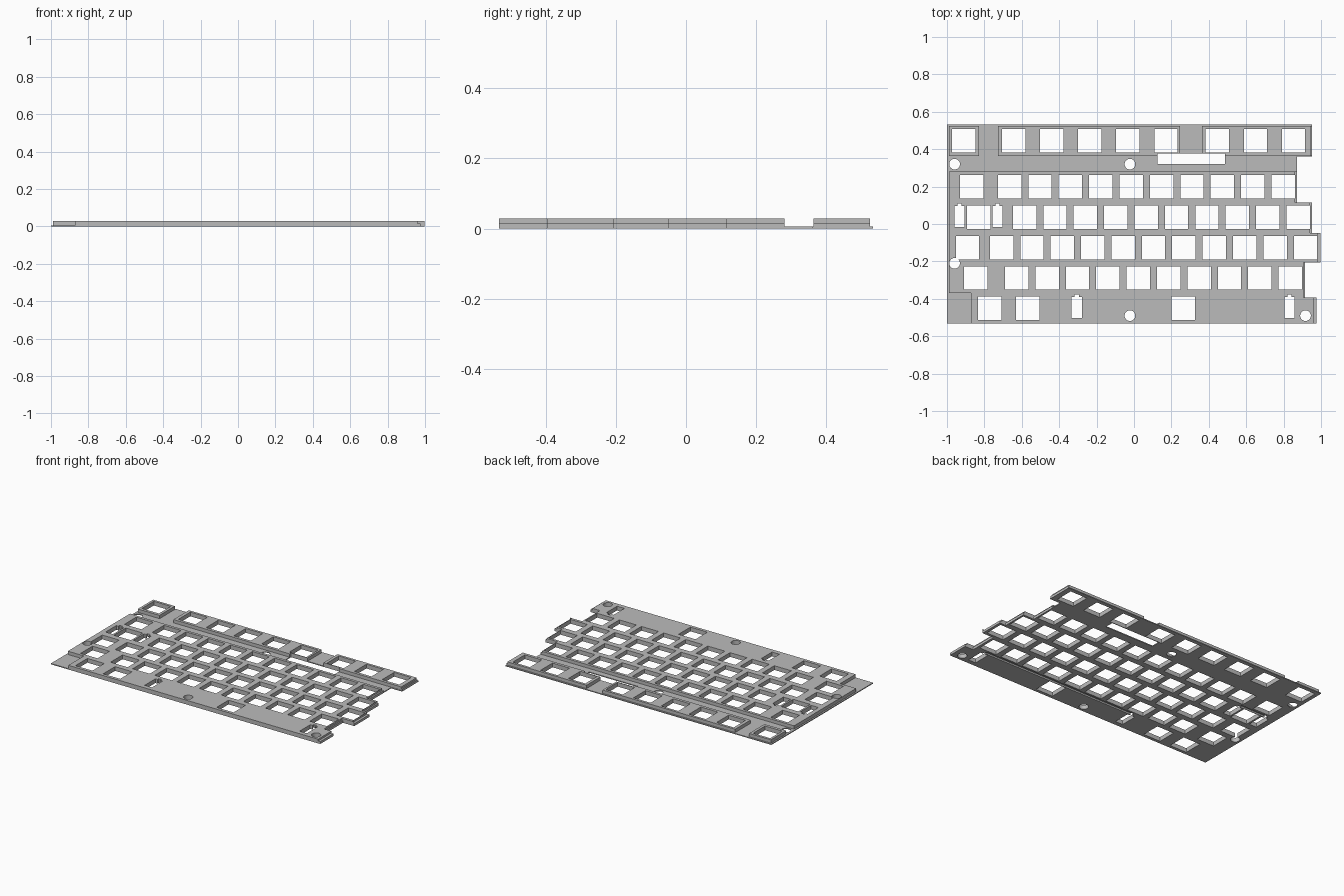
import bpy
import bmesh
from math import pi
from mathutils import Matrix

TOP, LEDGE, BASE = 0.028, 0.016, 0.006   # heights of block, side ledge, thin sheet
PITCH, WIDE = 0.1625, 0.2035             # key spacing, main rows and back row
HALF = 0.0625                            # half a key opening
FAR = 1.2

old = bpy.data.objects.get("Cube")
if old:
    bpy.data.objects.remove(old)

grey = bpy.data.materials.new("plate_grey")
grey.use_nodes = True
colour = (0.5, 0.5, 0.5, 1)
grey.diffuse_color = colour
grey.node_tree.nodes["Principled BSDF"].inputs["Base Color"].default_value = colour


def make_object(name, bm):
    bmesh.ops.recalc_face_normals(bm, faces=bm.faces)
    mesh = bpy.data.meshes.new(name)
    bm.to_mesh(mesh)
    bm.free()
    mesh.materials.append(grey)
    obj = bpy.data.objects.new(name, mesh)
    bpy.context.collection.objects.link(obj)
    return obj


def box(bm, x0, x1, y0, y1, z0=-0.1, z1=0.1):
    size = Matrix.Diagonal((x1 - x0, y1 - y0, z1 - z0, 1))
    place = Matrix.Translation(((x0 + x1) / 2, (y0 + y1) / 2, (z0 + z1) / 2))
    bmesh.ops.create_cube(bm, size=1, matrix=place @ size)


def subtract(target, name, bm):
    cutter = make_object(name, bm)
    cutter.hide_render = True
    cutter.hide_set(True)
    mod = target.modifiers.new(name, "BOOLEAN")
    mod.operation = "DIFFERENCE"
    mod.solver = "EXACT"
    mod.use_self = True
    mod.object = cutter
    bpy.context.view_layer.update()
    graph = bpy.context.evaluated_depsgraph_get()
    result = bpy.data.meshes.new_from_object(target.evaluated_get(graph))
    target.modifiers.clear()
    target.data = result
    bpy.data.objects.remove(cutter)


# Right edge of each strip, from back to front: edge x, back y, front y, ledge width
strips = [
    (0.952, 0.533, 0.36, 0.008),
    (0.872, 0.36, 0.115, 0.01),
    (0.952, 0.115, -0.048, 0.01),
    (0.998, -0.048, -0.207, 0.016),
    (0.915, -0.207, -0.393, 0.008),
    (0.977, -0.393, -0.533, 0.016),
]

# Solid plate with the stepped right edge
bm = bmesh.new()
outline = [(-1, -0.533), (-1, 0.533)]
for x, back, front, _ in strips:
    outline += [(x, back), (x, front)]
face = bm.faces.new([bm.verts.new((x, y, 0)) for x, y in outline])
extruded = bmesh.ops.extrude_face_region(bm, geom=[face])["geom"]
bmesh.ops.translate(bm, vec=(0, 0, TOP),
                    verts=[v for v in extruded if isinstance(v, bmesh.types.BMVert)])
plate = make_object("switch_plate", bm)

# Areas lowered to the thin sheet
bm = bmesh.new()
for area in [
    (-FAR, -0.99, -FAR, FAR),          # left rim
    (-FAR, FAR, 0.524, FAR),           # back rim
    (-FAR, FAR, 0.281, 0.363),         # channel behind the main rows
    (-0.83, -0.728, 0.3, FAR),         # gaps in the back row
    (0.246, 0.363, 0.3, FAR),
    (-FAR, -0.872, -FAR, -0.37),       # front left corner
]:
    box(bm, *area, z0=BASE)
subtract(plate, "low_area_cutter", bm)

# Ledges along the right edge
bm = bmesh.new()
for x, back, front, width in strips:
    box(bm, x - width, x + 0.01, front, back, z0=LEDGE)
subtract(plate, "ledge_cutter", bm)

# Key openings: y of the row, then (first x, count, spacing) runs
rows = [
    (0.445, [(-0.911, 1, WIDE), (-0.643, 5, WIDE), (0.446, 3, WIDE)]),
    (0.2, [(-0.868, 1, PITCH), (-0.665, 10, PITCH)]),
    (0.037, [(-0.831, 1, PITCH), (-0.585, 10, PITCH)]),
    (-0.126, [(-0.89, 1, PITCH), (-0.708, 11, PITCH)]),
    (-0.289, [(-0.847, 1, PITCH), (-0.627, 10, PITCH)]),
    (-0.45, [(-0.772, 2, WIDE), (0.264, 1, WIDE)]),
]
bm = bmesh.new()
for y, runs in rows:
    for first, count, step in runs:
        for i in range(count):
            x = first + i * step
            box(bm, x - HALF, x + HALF, y - HALF, y + HALF)
box(bm, 0.125, 0.486, 0.32, 0.378)     # long connector slot
subtract(plate, "key_opening_cutter", bm)

# Stabiliser slots with a small notch at the back, and the wire groove beneath
bm = bmesh.new()
for left, right, y in [(-0.933, -0.729, 0.039), (-0.306, 0.831, -0.447)]:
    for x in (left, right):
        box(bm, x - 0.027, x + 0.027, y - 0.056, y + 0.056)
        box(bm, x - 0.011, x + 0.011, y, y + 0.07)
    box(bm, left, right, y + 0.064, y + 0.084, z1=0.01)
subtract(plate, "stabiliser_cutter", bm)

# Round screw holes
bm = bmesh.new()
for x, y in [(-0.959, 0.32), (-0.022, 0.32), (-0.959, -0.21),
             (-0.022, -0.49), (0.917, -0.49)]:
    bmesh.ops.create_cone(bm, cap_ends=True, segments=32, radius1=0.0285, radius2=0.0285,
                          depth=0.2, matrix=Matrix.Translation((x, y, 0)))
subtract(plate, "screw_hole_cutter", bm)

# Crisp flat faces, smooth hole walls
bpy.ops.object.select_all(action="DESELECT")
plate.select_set(True)
bpy.context.view_layer.objects.active = plate
bpy.ops.object.shade_smooth_by_angle(angle=pi / 6)
